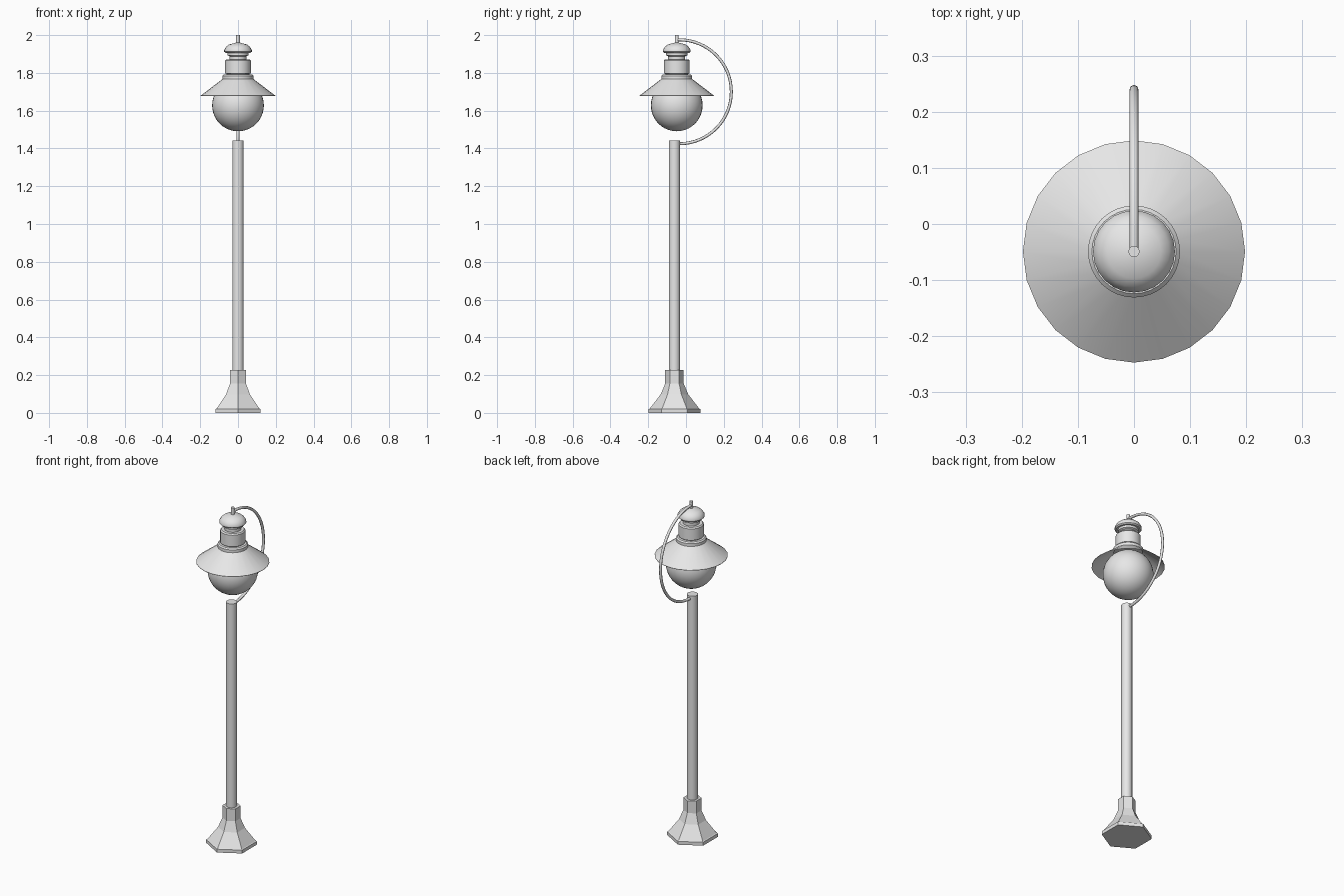
import bpy, math

if "Cube" in bpy.data.objects:
    bpy.data.objects.remove(bpy.data.objects["Cube"])

metal = bpy.data.materials.new("light grey")
metal.diffuse_color = (0.8, 0.8, 0.8, 1)
metal.use_nodes = True
metal.node_tree.nodes["Principled BSDF"].inputs["Base Color"].default_value = metal.diffuse_color


def finish(ob, smooth=True):
    ob.data.materials.append(metal)
    if smooth:
        bpy.ops.object.select_all(action='DESELECT')
        ob.select_set(True)
        bpy.context.view_layer.objects.active = ob
        bpy.ops.object.shade_smooth_by_angle(angle=math.radians(35))
    return ob


def lathe(name, profile, sides, y, smooth=True, closed=False):
    """Spin (radius, z) points, listed from bottom to top, about a vertical axis."""
    verts, faces = [], []
    for r, z in profile:
        for i in range(sides):
            a = 2 * math.pi * i / sides + math.pi / 2
            verts.append((r * math.cos(a), y + r * math.sin(a), z))
    n = len(profile)
    for k in range(n if closed else n - 1):
        m = (k + 1) % n
        for i in range(sides):
            j = (i + 1) % sides
            faces.append((k * sides + i, k * sides + j, m * sides + j, m * sides + i))
    if not closed:
        faces.append(tuple(reversed(range(sides))))
        faces.append(tuple(range((n - 1) * sides, n * sides)))
    me = bpy.data.meshes.new(name)
    me.from_pydata(verts, [], faces)
    ob = bpy.data.objects.new(name, me)
    bpy.context.collection.objects.link(ob)
    return finish(ob, smooth)


POLE_Y, LAMP_Y = -0.061, -0.049

# Hexagonal stepped foot, points facing front and back
lathe("base", [(0.137, 0), (0.137, 0.02), (0.131, 0.023), (0.073, 0.098),
               (0.049, 0.155), (0.049, 0.228)], 6, POLE_Y, smooth=False)

# Straight pole
lathe("pole", [(0.03, 0.2), (0.03, 1.442)], 20, POLE_Y)

# Glass globe
bpy.ops.mesh.primitive_uv_sphere_add(segments=32, ring_count=20, radius=0.137,
                                     location=(0, LAMP_Y, 1.628))
globe = bpy.context.object
globe.name = "globe"
finish(globe)

# Thin conical shade, hollow underneath
lathe("shade", [(0.198, 1.677), (0.198, 1.679), (0.08, 1.769), (0.076, 1.767)],
      24, LAMP_Y, closed=True)

# Collar, housing and vent neck
lathe("collar", [(0.082, 1.765), (0.082, 1.784), (0.075, 1.791)], 32, LAMP_Y)
lathe("housing", [(0.06, 1.785), (0.06, 1.795), (0.068, 1.797), (0.068, 1.865),
                  (0.062, 1.872)], 32, LAMP_Y)
lathe("vent_neck", [(0.045, 1.868), (0.045, 1.888), (0.056, 1.893), (0.056, 1.915)],
      24, LAMP_Y)

# Domed cap with brim
lathe("cap", [(0.066, 1.906), (0.073, 1.912), (0.073, 1.922), (0.063, 1.938),
              (0.048, 1.950), (0.011, 1.960)], 24, LAMP_Y)

# Rod on top of the lamp
lathe("top_rod", [(0.01, 1.95), (0.01, 2.0)], 12, LAMP_Y)

# Curved arm: half circle from the rod round the back to the pole
R, CY, CZ = 0.275, -0.035, 1.70
path = [(0, LAMP_Y, CZ + R)]
for i in range(33):
    a = math.pi / 2 - math.pi * i / 32
    path.append((0, CY + R * math.cos(a), CZ + R * math.sin(a)))
path.append((0, POLE_Y, CZ - R))
cu = bpy.data.curves.new("arm", 'CURVE')
cu.dimensions = '3D'
cu.bevel_depth = 0.008
cu.bevel_resolution = 2
cu.use_fill_caps = True
sp = cu.splines.new('POLY')
sp.points.add(len(path) - 1)
for p, co in zip(sp.points, path):
    p.co = (*co, 1)
    p.radius = 1
cu.materials.append(metal)
arm = bpy.data.objects.new("arm", cu)
bpy.context.collection.objects.link(arm)
